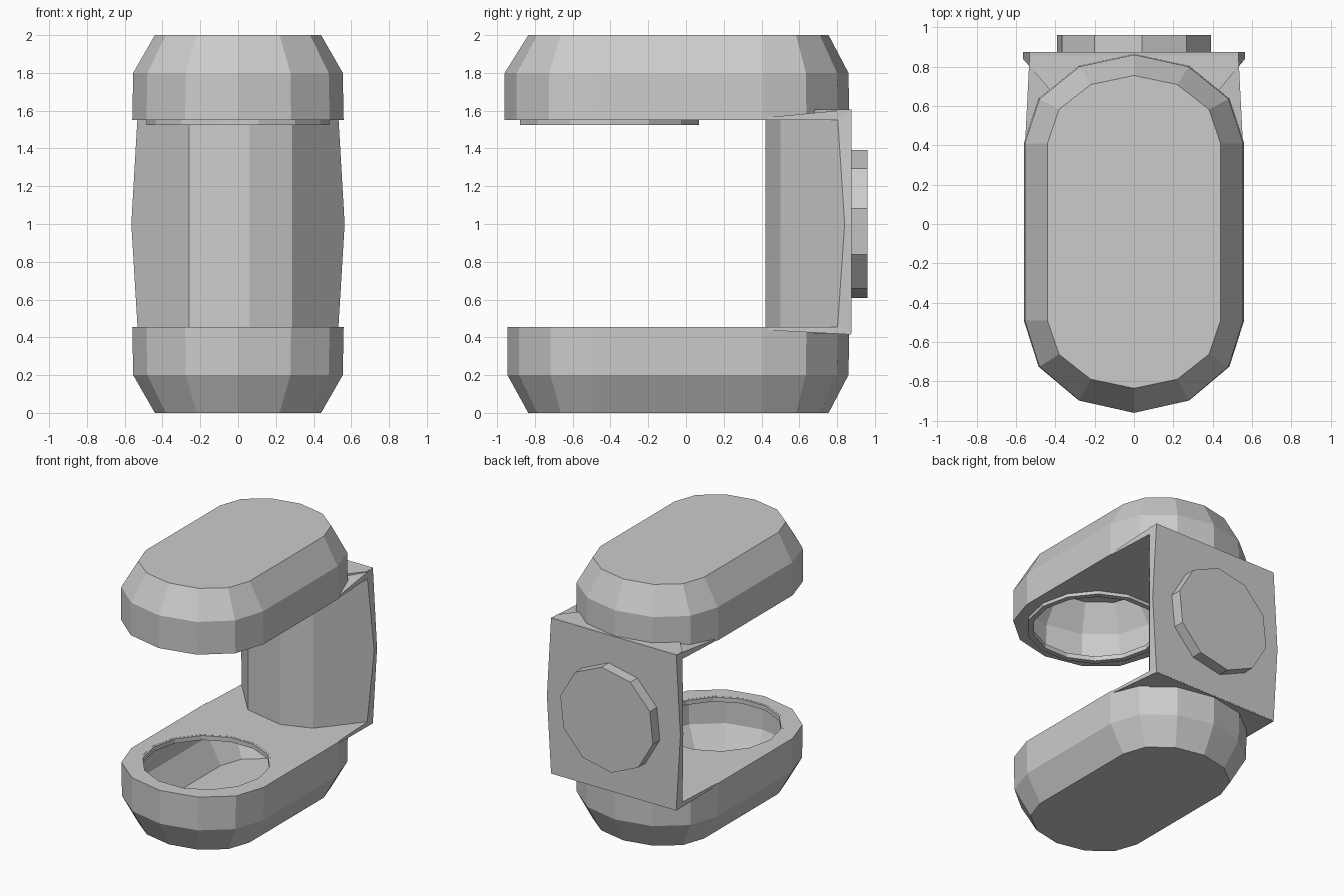
import bpy, bmesh
from math import sin, cos, pi, radians

if "Cube" in bpy.data.objects:
    bpy.data.objects.remove(bpy.data.objects["Cube"])


def finish(name, bm):
    bmesh.ops.recalc_face_normals(bm, faces=bm.faces[:])
    me = bpy.data.meshes.new(name)
    bm.to_mesh(me)
    bm.free()
    ob = bpy.data.objects.new(name, me)
    bpy.context.collection.objects.link(ob)
    return ob


def loft(bm, loops, closed=False):
    rows = [[bm.verts.new(p) for p in loop] for loop in loops]
    pairs = list(zip(rows, rows[1:])) + ([(rows[-1], rows[0])] if closed else [])
    for a, b in pairs:
        n = len(a)
        for i in range(n):
            j = (i + 1) % n
            bm.faces.new((a[i], a[j], b[j], b[i]))
    return rows


def circle(r, cy, z, n=14):
    return [(r * cos(2 * pi * i / n), cy + r * sin(2 * pi * i / n), z) for i in range(n)]


def stadium(rx, back, front, z, n=6):
    # long oval: straight sides with a faceted half ellipse at each end
    pts = []
    for y0, ry, start in ((0.41, back - 0.41, 0), (-0.49, -0.49 - front, pi)):
        for i in range(n + 1):
            a = start + pi * i / n
            pts.append((rx * cos(a), y0 + ry * sin(a), z))
    return pts


def pod(name, front, rim, top, hole_y):
    # hollow shell with a bevelled closed end and a round opening in its flat face
    z = (lambda v: 2 - v) if top else (lambda v: v)
    bm = bmesh.new()
    rows = loft(bm, [stadium(0.44, 0.755, -0.835, z(0)),
                     stadium(0.555, 0.86, front, z(0.2)),
                     stadium(0.56, 0.865, front, z(rim))])
    bm.faces.new(rows[0])
    hole = [bm.verts.new(p) for p in circle(0.46, hole_y, z(rim))]
    edges = []
    for ring in (rows[2], hole):
        for i, v in enumerate(ring):
            w = ring[(i + 1) % len(ring)]
            edges.append(bm.edges.get((v, w)) or bm.edges.new((v, w)))
    bmesh.ops.triangle_fill(bm, edges=edges, use_beauty=True, use_dissolve=False)
    ob = finish(name, bm)
    mod = ob.modifiers.new("wall", 'SOLIDIFY')
    mod.thickness = 0.015
    mod.offset = -1


def ring(name, r_out, r_in, cy, z0, z1):
    bm = bmesh.new()
    loft(bm, [circle(r_out, cy, z0), circle(r_out, cy, z1),
              circle(r_in, cy, z1), circle(r_in, cy, z0)], closed=True)
    finish(name, bm)


def prism(name, loops):
    bm = bmesh.new()
    rows = loft(bm, loops)
    bm.faces.new(rows[0])
    bm.faces.new(rows[-1])
    return finish(name, bm)


# upper and lower pods with their round rims
pod("lower_pod", -0.945, 0.455, False, -0.385)
pod("upper_pod", -0.96, 0.45, True, -0.405)
ring("lower_rim", 0.475, 0.445, -0.385, 0.42, 0.454)
ring("upper_rim", 0.485, 0.445, -0.405, 1.525, 1.56)


# rear column: convex front, flat back, slightly wider at mid height
def column_row(z, w, y_side):
    xy = [(-w, 0.875), (-w, y_side), (-0.26, 0.49), (0.06, 0.42),
          (0.285, 0.5), (w, y_side), (w, 0.875)]
    return [(x, y, z) for x, y in xy]


prism("rear_column", [column_row(0.42, 0.53, 0.8), column_row(1.0, 0.565, 0.84),
                      column_row(1.605, 0.53, 0.8)])


# square shoulders joining the column to the pods
def shoulder(name, flat, side, back):
    def quad(zs, zb):
        return [(0.555, 0.38, zs), (0.53, 0.874, zb), (-0.53, 0.874, zb), (-0.555, 0.38, zs)]
    prism(name, [quad(flat, flat), quad(side, back)])


shoulder("lower_shoulder", 0.455, 0.44, 0.415)
shoulder("upper_shoulder", 1.55, 1.56, 1.607)

# round mounting disc on the back
disc = [[(0.4 * cos(radians(36 * i + 12)), y, 1.0 + 0.395 * sin(radians(36 * i + 12)))
         for i in range(10)] for y in (0.87, 0.96)]
prism("back_disc", disc)
